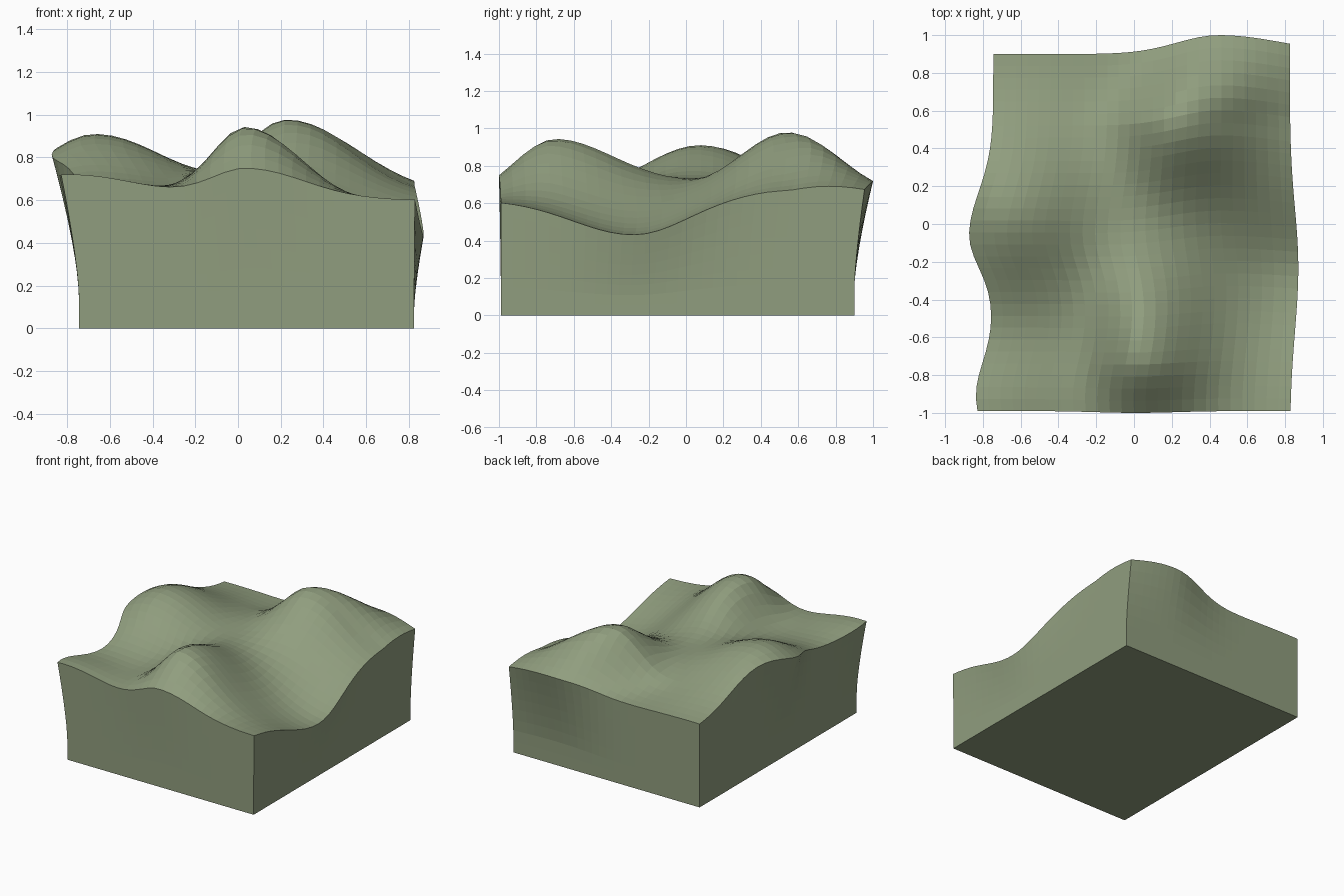
import bpy, bmesh, math

if "Cube" in bpy.data.objects:
    bpy.data.objects.remove(bpy.data.objects["Cube"])

NX, NY, NZ = 26, 30, 8                       # grid cells across, deep, and up the walls
X0, X1, Y0, Y1 = -0.745, 0.825, -0.99, 0.90  # footprint


def bell(d, low, high):
    """Bell curve with a different width on each side."""
    s = low if d < 0 else high
    return math.exp(-d * d / (2 * s * s))


# hills and hollow: height, centre x, centre y, widths left/right, widths front/back, lean
HILLS = [
    (0.325, 0.04, -0.70, 0.16, 0.25, 0.22, 0.37, 0.0),    # front hill
    (0.355, 0.23, 0.55, 0.20, 0.30, 0.27, 0.28, 0.5),     # back hill
    (0.29, -0.67, 0.08, 0.25, 0.34, 0.32, 0.34, 0.0),     # left hill
    (0.10, -0.78, -0.97, 0.30, 0.30, 0.22, 0.22, 0.0),    # front left rise
    (-0.19, 0.87, -0.28, 0.34, 0.34, 0.33, 0.27, 0.0),    # right hollow
]


def height(x, y):
    z = 0.62
    for a, cx, cy, sl, sr, sf, sb, lean in HILLS:
        c = cx + lean * max(0.0, y - cy)
        z += a * bell(x - c, sl, sr) * bell(y - cy, sf, sb)
    return z


# outward bulge of each wall's top edge
def left(y):
    return 0.128 * bell(y + 0.06, 0.17, 0.23) + 0.092 * bell(y + 0.91, 0.18, 0.18)


def right(y):
    return 0.045 * bell(y + 0.25, 0.33, 0.30)


def back(x):
    return 0.10 * bell(x - 0.45, 0.22, 0.34)


def front(x):
    return 0.01 * bell(x - 0.05, 0.2, 0.2)


def base_xy(i, j):
    return X0 + (X1 - X0) * i / NX, Y0 + (Y1 - Y0) * j / NY


def top_point(i, j):
    u, v = i / NX, j / NY
    x, y = base_xy(i, j)
    px = x - left(y) * (1 - u) + right(y) * u
    py = y - front(x) * (1 - v) + back(x) * v
    return px, py, height(px, py)


bm = bmesh.new()

# rolling top surface
top = {(i, j): bm.verts.new(top_point(i, j)) for i in range(NX + 1) for j in range(NY + 1)}
for i in range(NX):
    for j in range(NY):
        bm.faces.new([top[i, j], top[i + 1, j], top[i + 1, j + 1], top[i, j + 1]])

# walls, bulging outward toward the top edge
rim = ([(i, 0) for i in range(NX)] + [(NX, j) for j in range(NY)]
       + [(i, NY) for i in range(NX, 0, -1)] + [(0, j) for j in range(NY, 0, -1)])
columns = []
for i, j in rim:
    bx, by = base_xy(i, j)
    tv = top[i, j]
    col = []
    for k in range(NZ):
        t = k / NZ
        f = max(0.0, (t - 0.22) / 0.78) ** 1.35
        col.append(bm.verts.new((bx + (tv.co.x - bx) * f, by + (tv.co.y - by) * f, tv.co.z * t)))
    columns.append(col + [tv])
for n, a in enumerate(columns):
    b = columns[(n + 1) % len(columns)]
    for k in range(NZ):
        bm.faces.new([a[k], b[k], b[k + 1], a[k + 1]])

# flat underside
bm.faces.new([c[0] for c in reversed(columns)])
bmesh.ops.recalc_face_normals(bm, faces=bm.faces)

mesh = bpy.data.meshes.new("terrain_block")
bm.to_mesh(mesh)
bm.free()
terrain = bpy.data.objects.new("terrain_block", mesh)
bpy.context.collection.objects.link(terrain)

moss = bpy.data.materials.new("moss green")
moss.diffuse_color = (0.28, 0.34, 0.21, 1.0)
moss.use_nodes = True
moss.node_tree.nodes["Principled BSDF"].inputs["Base Color"].default_value = moss.diffuse_color
mesh.materials.append(moss)
